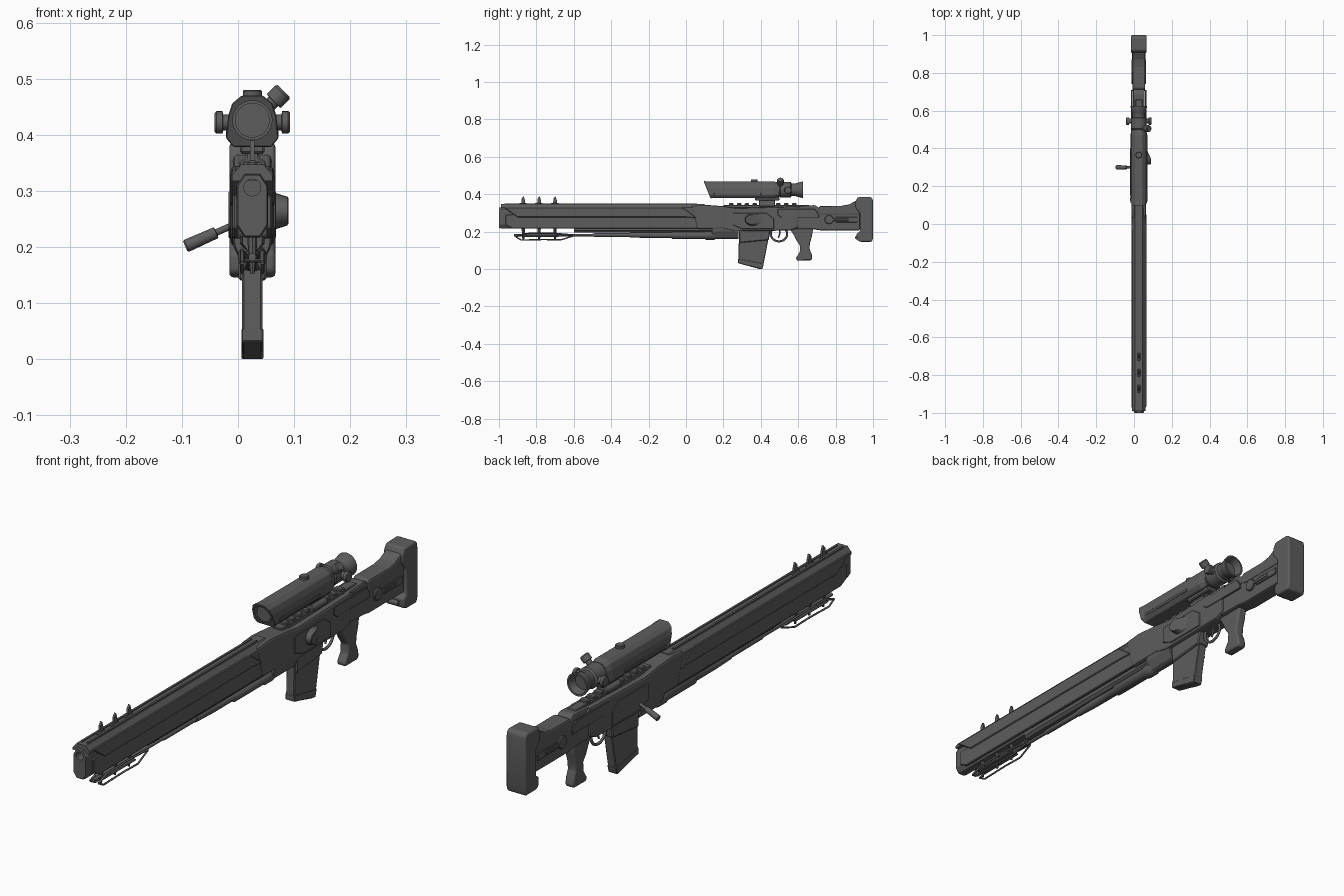
import bpy, bmesh, math
from mathutils import Vector

if "Cube" in bpy.data.objects:
    bpy.data.objects.remove(bpy.data.objects["Cube"])

CX = 0.0255  # centre plane of the body
mat = bpy.data.materials.new("dark grey metal")
mat.diffuse_color = (0.11, 0.11, 0.11, 1)
mat.use_nodes = True
mat.node_tree.nodes["Principled BSDF"].inputs["Base Color"].default_value = mat.diffuse_color


def finish(name, bm, bevel=0.0, seg=1, smooth=False):
    bmesh.ops.recalc_face_normals(bm, faces=bm.faces)
    me = bpy.data.meshes.new(name)
    bm.to_mesh(me)
    bm.free()
    me.materials.append(mat)
    ob = bpy.data.objects.new(name, me)
    bpy.context.collection.objects.link(ob)
    if bevel:
        m = ob.modifiers.new("bevel", 'BEVEL')
        m.width, m.segments, m.limit_method = bevel, seg, 'ANGLE'
        m.angle_limit = math.radians(25)
    if smooth:
        bpy.context.view_layer.objects.active = ob
        bpy.ops.object.select_all(action='DESELECT')
        ob.select_set(True)
        bpy.ops.object.shade_smooth_by_angle(angle=math.radians(35))
    return ob


def skin(name, rings, **kw):
    """Closed solid through rings of equal point count."""
    bm = bmesh.new()
    vs = [[bm.verts.new(p) for p in r] for r in rings]
    n = len(vs[0])
    for a, b in zip(vs, vs[1:]):
        for i in range(n):
            bm.faces.new((a[i], a[(i + 1) % n], b[(i + 1) % n], b[i]))
    bm.faces.new(vs[0])
    bm.faces.new(vs[-1])
    return finish(name, bm, **kw)


def plate(name, prof, hw, x=CX, **kw):
    """Side profile (y, z) given thickness across x."""
    return skin(name, [[(x + s * hw, y, z) for y, z in prof] for s in (-1, 1)], **kw)


def along(name, half, stations, z0, **kw):
    """Mirrored cross-section (x, z) swept along y; stations are (y, sx, sz)."""
    sec = half + [(-x, z) for x, z in reversed(half)]
    return skin(name, [[(CX + x * sx, y, z0 + z * sz) for x, z in sec] for y, sx, sz in stations], **kw)


def box(name, x, y, z, **kw):
    return plate(name, [(y[0], z[0]), (y[1], z[0]), (y[1], z[1]), (y[0], z[1])],
                 (x[1] - x[0]) / 2, (x[0] + x[1]) / 2, **kw)


def turned(name, p, d, prof, n=24, **kw):
    """Round part on axis d from p; prof is (distance, radius)."""
    d = Vector(d).normalized()
    u = d.orthogonal().normalized()
    w = d.cross(u)
    p = Vector(p)
    rings = [[p + d * t + r * (math.cos(2 * math.pi * i / n) * u + math.sin(2 * math.pi * i / n) * w)
              for i in range(n)] for t, r in prof]
    return skin(name, rings, smooth=True, **kw)


def wire(name, pts, r, cyclic=False):
    cu = bpy.data.curves.new(name, 'CURVE')
    cu.dimensions, cu.bevel_depth, cu.bevel_resolution = '3D', r, 2
    sp = cu.splines.new('POLY')
    sp.points.add(len(pts) - 1)
    for q, p in zip(sp.points, pts):
        q.co = (*p, 1)
    sp.use_cyclic_u = cyclic
    cu.use_fill_caps = True
    cu.materials.append(mat)
    ob = bpy.data.objects.new(name, cu)
    bpy.context.collection.objects.link(ob)


# barrel core with a bored muzzle
core = along("barrel_core", [(.014, .057), (.028, .036), (.028, -.036), (.014, -.057)],
             [(-1, .92, .95), (-.985, 1, 1), (.1, 1, 1)], .274)
cutter = turned("muzzle_cutter", (CX, -1.02, .306), (0, 1, 0), [(0, .015), (.1, .015)])
cutter.hide_render = True
cutter.hide_viewport = True
bo = core.modifiers.new("bore", 'BOOLEAN')
bo.object, bo.operation, bo.solver = cutter, 'DIFFERENCE', 'EXACT'

# long shroud: top cover, upper side panels, recessed lower panels
along("top_cover", [(.009, .347), (.02, .347), (.036, .328), (.036, .318)],
      [(-.99, 1, 1), (.1, 1, 1)], 0)
for s in (-1, 1):
    x = CX + s * .030
    plate("upper_side_panel", [(-.975, .33), (-.9, .277), (.0, .277), (.06, .272), (-.01, .325), (-.03, .33)],
          .0095, x, bevel=.003)
    plate("lower_side_panel", [(-.965, .29), (-.965, .235), (-.93, .217), (.1, .217), (.1, .33), (-.5, .33)],
          .005, x, bevel=.003)
    box("top_rail", (CX + s * .012 - .004, CX + s * .012 + .004), (-.97, .06), (.340, .351))

# three fins on top, with studs and thin struts beneath
for y in (-.87, -.785, -.70):
    plate("top_fin", [(y - .012, .34), (y + .009, .34), (y + .009, .37), (y + .002, .39), (y - .008, .378)], .004)
    box("fin_base", (CX - .008, CX + .008), (y - .022, y + .018), (.335, .354), bevel=.003)
    turned("under_stud", (CX, y, .225), (0, 0, -1), [(0, .009), (.05, .007), (.072, .004)], 8)
for s in (-1, 1):
    x = CX + s * .018
    wire("under_strut", [(x, -.91, .172), (x, -.88, .155), (x, -.76, .158), (x, -.67, .156),
                         (CX + s * .01, -.6, .178)], .0035)
    wire("upper_strut", [(x, -.91, .172), (x, -.86, .190), (x, -.72, .192), (CX + s * .01, -.6, .182)], .004)
box("strut_plate", (CX - .019, CX + .019), (-.88, -.68), (.172, .179), bevel=.003)

# rod and tube below the barrel
turned("under_rod", (CX, -.92, .182), (0, 1, 0), [(0, .007), (.42, .007), (.43, .010), (.75, .011), (.9, .011)], 12)
turned("under_tube", (CX, -.3, .182), (0, 1, 0),
       [(0, .013), (.1, .016), (.22, .016), (.23, .022), (.4, .022), (.41, .026), (.45, .026), (.46, .02), (.58, .02)], 16)
along("under_keel", [(.036, .222), (.034, .202), (.018, .168), (.008, .162)], [(.14, .9, 1), (.16, 1, 1), (.28, 1, 1)], 0)
along("rod_rail", [(.022, .22), (.022, .206), (.012, .196)], [(-.6, .8, 1), (-.55, 1, 1), (.2, 1, 1)], 0)

# receiver
plate("receiver", [(.03, .338), (.1, .344), (.2, .336), (.27, .326), (.6, .335), (.6, .222), (.56, .206),
                   (.26, .202), (.2, .215), (.06, .215)], .0385, bevel=.008, seg=2)
for s in (-1, 1):
    plate("receiver_panel", [(.25, .30), (.43, .30), (.47, .27), (.47, .215), (.3, .215), (.25, .235)],
          .003, CX + s * .039, bevel=.002)
    plate("rear_panel", [(.49, .32), (.69, .32), (.71, .29), (.71, .275), (.51, .275), (.49, .29)],
          .004, CX + s * .037, bevel=.002)
box("top_bridge", (CX - .019, CX + .019), (.2, .66), (.325, .343), bevel=.003)
for i in range(9):
    y = .23 + i * .042
    box("rail_tooth", (CX - .017, CX + .017), (y, y + .024), (.338, .352), bevel=.003)

# case deflector on the right side
skin("deflector", [[(CX + .036, .355 + .058 * math.cos(a) * (1.25 if math.cos(a) > 0 else .7), .264 + .034 * math.sin(a))
                    for a in [math.pi * i / 12 for i in range(24)]],
                   [(.090 - .018 * max(0, math.cos(a)), .348 + .032 * math.cos(a), .264 + .025 * math.sin(a))
                    for a in [math.pi * i / 12 for i in range(24)]]], bevel=.003, smooth=True)

# bolt handle on the left side
turned("bolt_handle", (.0, .3, .243), (-.092, 0, -.041),
       [(0, .006), (.042, .006), (.043, .0105), (.1, .0115), (.103, .009)], 16)

# magazine and well
plate("magazine_well", [(.283, .21), (.452, .21), (.442, .155), (.285, .14)], .025, bevel=.004)
plate("magazine", [(.284, .2), (.448, .2), (.412, .012), (.403, .002), (.395, 0), (.283, .030), (.279, .04)], .018, bevel=.003)
plate("magazine_foot", [(.279, .055), (.416, .03), (.408, 0), (.279, .031)], .0195, bevel=.002)

# trigger group and grip
ring = [(CX, .497 + .044 * math.cos(2 * math.pi * i / 24), .188 + .040 * math.sin(2 * math.pi * i / 24)) for i in range(24)]
wire("trigger_guard", ring, .0055, True)
wire("trigger", [(CX, .5, .215), (CX, .502, .19), (CX, .494, .168)], .004)
plate("grip", [(.555, .215), (.68, .215), (.672, .17), (.663, .14), (.66, .11), (.672, .08), (.675, .055), (.667, .046),
               (.592, .046), (.588, .06), (.608, .09), (.610, .125), (.592, .15), (.578, .18)], .018, bevel=.008, seg=2, smooth=True)

# stock
plate("stock_body", [(.58, .335), (.69, .342), (.715, .325), (.93, .325), (.93, .207), (.72, .207), (.68, .213), (.58, .213)],
      .031, bevel=.007, seg=2)
plate("cheek_plate", [(.70, .30), (.715, .338), (.83, .338), (.87, .345), (.915, .368), (.93, .368), (.93, .29), (.73, .29)],
      .034, bevel=.007, seg=2)
turned("stock_collar", (CX - .039, .6, .318), (1, 0, 0), [(0, .014), (.078, .014)], 16)
plate("butt_pad", [(.905, .36), (.918, .384), (.985, .386), (.997, .378), (1, .36), (1, .165), (.994, .146),
                   (.93, .146), (.914, .156), (.912, .19), (.93, .2), (.93, .3), (.905, .33)], .041, bevel=.011, seg=3, smooth=True)
for s in (-1, 1):
    turned("stock_disc", (CX + s * .028, .765, .265), (s, 0, 0), [(0, .024), (.008, .024), (.011, .021)])
    box("stock_slide", (CX + s * .032 - .004, CX + s * .032 + .004), (.80, .915), (.25, .278), bevel=.002)
    box("slide_bar", (CX + s * .035 - .004, CX + s * .035 + .004), (.78, .87), (.258, .27), bevel=.002)
turned("sling_stud", (CX - .02, .915, .168), (1, 0, 0), [(0, .011), (.04, .011)], 12)

# scope mount
along("scope_mount", [(.012, .385), (.012, .36), (.024, .352), (.024, .335)], [(.39, 1, 1), (.475, 1, 1)], 0, bevel=.003)
box("mount_head", (CX - .022, CX + .022), (.37, .50), (.366, .386), bevel=.004)

# scope body: faceted hood, front slanted back towards the bottom
half = [(.019, .046), (.036, .032), (.043, .01), (.047, -.03), (.034, -.046)]
sec = half + [(-x, z) for x, z in reversed(half)]
hood = skin("scope_hood", [[(CX + x * k, y + (.045 - z) * sl, .424 + z * k) for x, z in sec]
            for y, k, sl in ((.095, 1, .4), (.13, .96, .2), (.47, .96, 0), (.50, .8, 0))], bevel=.002)
front = turned("lens_cutter", (CX, .03, .426), (0, 1, 0), [(0, .035), (.11, .035)], 32)
front.hide_render = True
front.hide_viewport = True
bo = hood.modifiers.new("lens recess", 'BOOLEAN')
bo.object, bo.operation, bo.solver = front, 'DIFFERENCE', 'EXACT'
turned("front_lens", (CX, .122, .426), (0, 1, 0), [(0, .031), (.03, .031)], 32)
for s in (-1, 1):
    box("scope_side_strip", (CX + s * .043 - .004, CX + s * .043 + .004), (.15, .40), (.395, .408), bevel=.002)

# eyepiece
turned("eyepiece", (CX, .47, .424), (0, 1, 0),
       [(0, .037), (.03, .037), (.035, .041), (.09, .041), (.095, .033), (.115, .033), (.12, .036), (.152, .044),
        (.155, .044), (.155, .037), (.125, .029)], 32)

# scope knobs
turned("top_knob", (CX, .365, .46), (0, 0, 1), [(0, .014), (.008, .014), (.009, .017), (.018, .017), (.02, .015)])
for s in (-1, 1):
    turned("side_knob", (CX + s * .03, .545, .422), (s, 0, 0),
           [(0, .014), (.022, .014), (.023, .020), (.034, .020), (.037, .017)])
turned("angled_knob", (CX + .022, .505, .444), (1, 0, 1), [(0, .012), (.022, .012), (.023, .018), (.044, .018), (.048, .015)])
